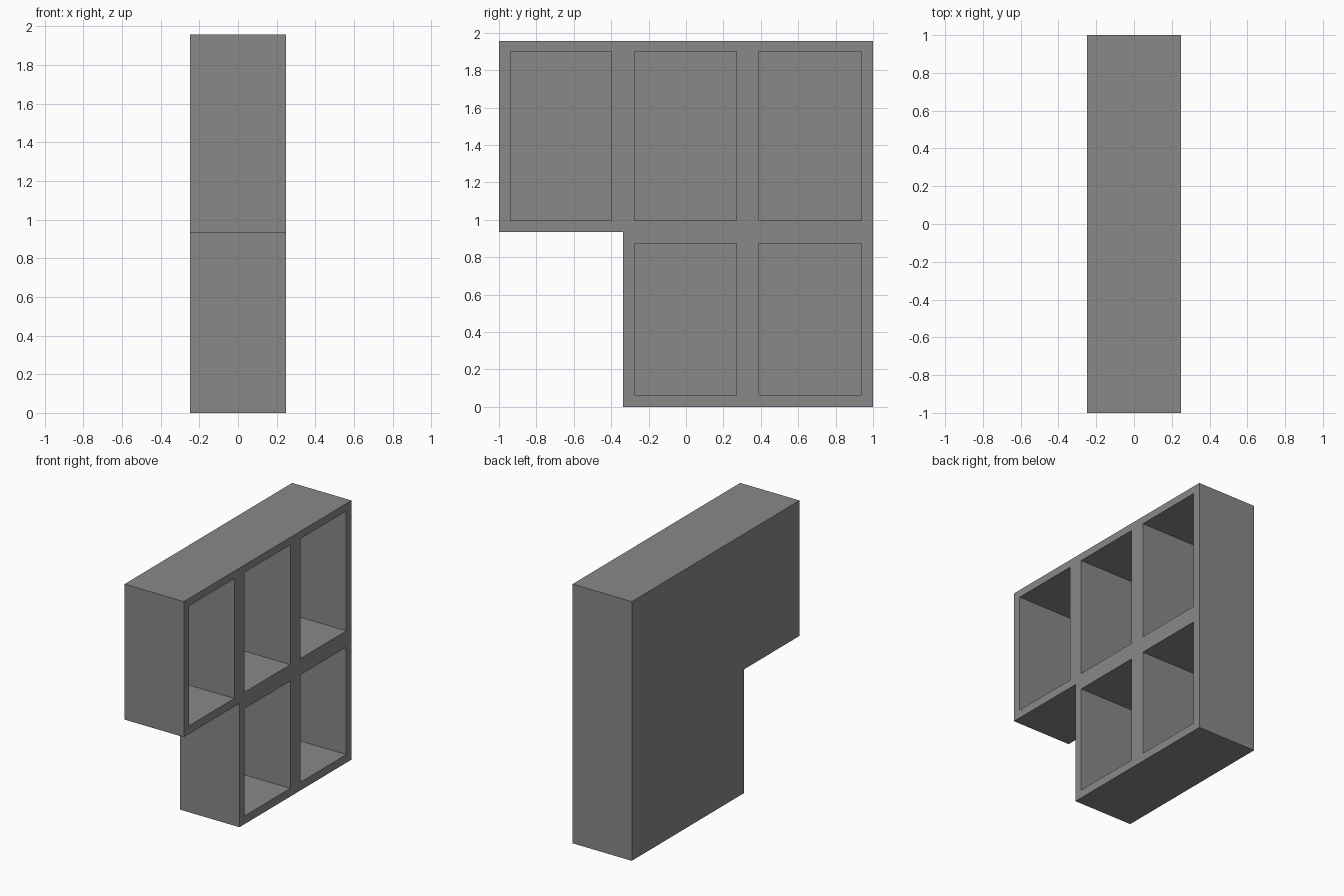
import bpy, bmesh
from mathutils import Vector

cube = bpy.data.objects.get("Cube")
if cube:
    bpy.data.objects.remove(cube, do_unlink=True)

HALF_DEPTH = 0.2475
BACK = 0.02                      # back panel thickness
# Board edges: even intervals are boards, odd intervals are compartments
YS = [-1, -0.938, -0.398, -0.336, -0.275, 0.27, 0.39, 0.938, 1]
ZS = [0, 0.062, 0.872, 0.934, 0.996, 1.9, 1.957]
COMPARTMENT_Y, COMPARTMENT_Z = (1, 4, 6), (1, 4)

grey = bpy.data.materials.new("grey")
grey.use_nodes = True
colour = (0.25, 0.25, 0.25, 1)
grey.diffuse_color = colour
grey.node_tree.nodes["Principled BSDF"].inputs["Base Color"].default_value = colour

# Stepped outline as a sheet of cells, without the lower front corner
bm = bmesh.new()
grid = [[bm.verts.new((-HALF_DEPTH, y, z)) for z in ZS] for y in YS]
for i in range(len(YS) - 1):
    for j in range(len(ZS) - 1):
        if i < 3 and j < 3:
            continue
        bm.faces.new((grid[i][j], grid[i + 1][j], grid[i + 1][j + 1], grid[i][j + 1]))
bmesh.ops.delete(bm, geom=[v for v in bm.verts if not v.link_faces], context='VERTS')

# Thicken the sheet into a solid block
result = bmesh.ops.extrude_face_region(bm, geom=bm.faces[:], use_keep_orig=True)
front = [g for g in result["geom"] if isinstance(g, bmesh.types.BMVert)]
bmesh.ops.translate(bm, verts=front, vec=Vector((2 * HALF_DEPTH, 0, 0)))
bmesh.ops.recalc_face_normals(bm, faces=bm.faces[:])


def is_compartment(face):
    c = face.calc_center_median()
    return (c.x > HALF_DEPTH - 0.001
            and any(YS[i] < c.y < YS[i + 1] for i in COMPARTMENT_Y)
            and any(ZS[j] < c.z < ZS[j + 1] for j in COMPARTMENT_Z))


# Push the compartments in to the back panel
slots = bmesh.ops.extrude_discrete_faces(bm, faces=[f for f in bm.faces if is_compartment(f)])
for face in slots["faces"]:
    bmesh.ops.translate(bm, verts=face.verts[:], vec=Vector((BACK - 2 * HALF_DEPTH, 0, 0)))
bmesh.ops.recalc_face_normals(bm, faces=bm.faces[:])

mesh = bpy.data.meshes.new("stepped_shelf")
bm.to_mesh(mesh)
bm.free()
mesh.materials.append(grey)
shelf = bpy.data.objects.new("stepped_shelf", mesh)
bpy.context.collection.objects.link(shelf)
